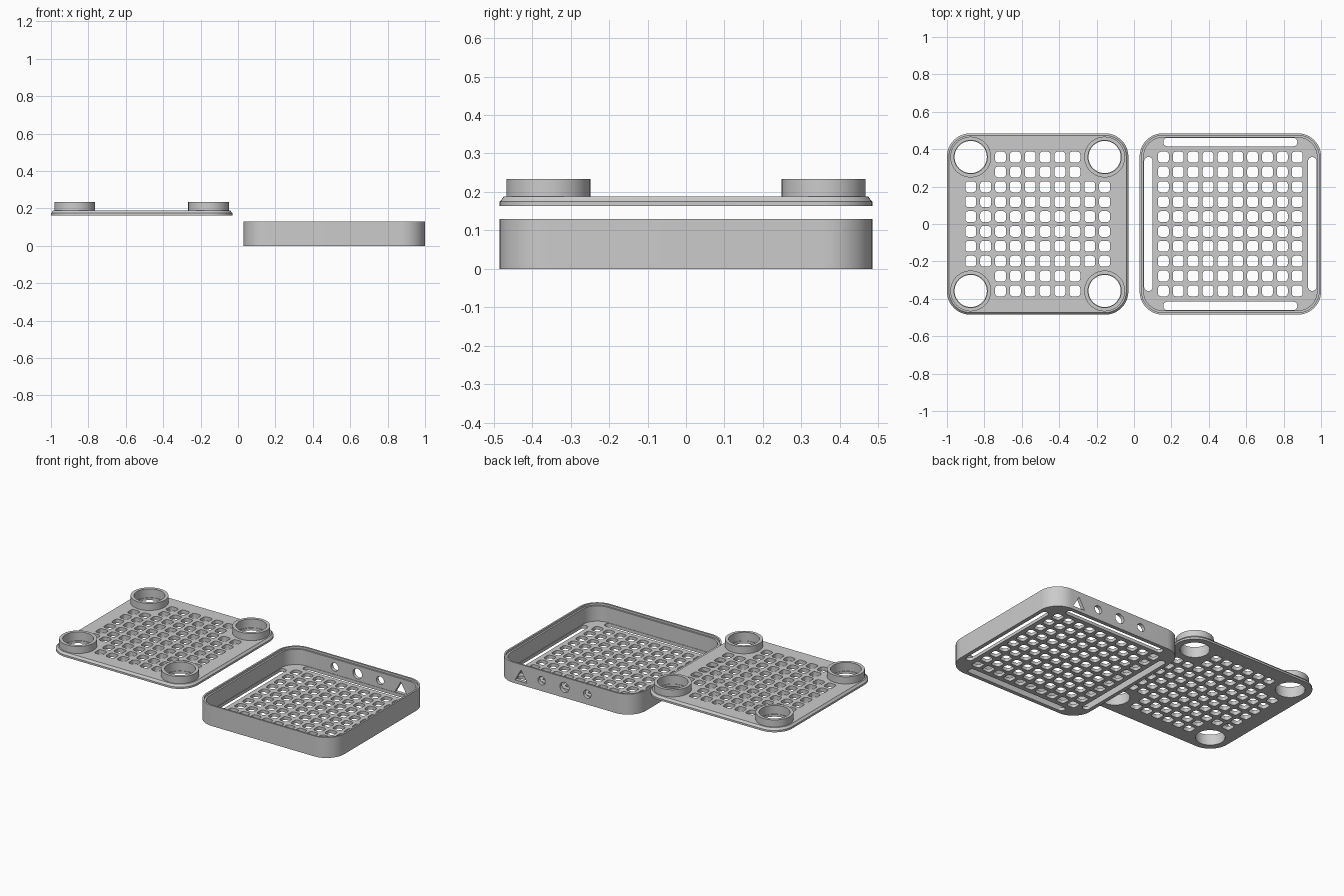
import bpy, bmesh, math
from mathutils import Vector

if "Cube" in bpy.data.objects:
    bpy.data.objects.remove(bpy.data.objects["Cube"])

grey = bpy.data.materials.new("plain_grey")
grey.diffuse_color = (0.6, 0.6, 0.6, 1)
grey.use_nodes = True
grey.node_tree.nodes["Principled BSDF"].inputs["Base Color"].default_value = grey.diffuse_color


def rounded(cx, cy, hx, hy, r, seg=6):
    """Rounded rectangle outline as a list of 2D points."""
    pts = []
    for i, (sx, sy) in enumerate([(1, 1), (-1, 1), (-1, -1), (1, -1)]):
        for k in range(seg + 1):
            a = math.pi / 2 * (i + k / seg)
            pts.append((cx + sx * (hx - r) + r * math.cos(a),
                        cy + sy * (hy - r) + r * math.sin(a)))
    return pts


def circle(cx, cy, r, n=48):
    return [(cx + r * math.cos(2 * math.pi * k / n),
             cy + r * math.sin(2 * math.pi * k / n)) for k in range(n)]


def finish(bm, name):
    bmesh.ops.recalc_face_normals(bm, faces=bm.faces)
    me = bpy.data.meshes.new(name)
    bm.to_mesh(me)
    bm.free()
    me.materials.append(grey)
    ob = bpy.data.objects.new(name, me)
    bpy.context.collection.objects.link(ob)
    return ob


def perforated_solid(name, stacks):
    """Each stack is a list of (outline, z) from bottom cap to top cap."""
    bm = bmesh.new()
    bottom, top = [], []
    for stack in stacks:
        rows = [[bm.verts.new((x, y, z)) for x, y in loop] for loop, z in stack]
        n = len(rows[0])
        for a, b in zip(rows, rows[1:]):
            for i in range(n):
                j = (i + 1) % n
                bm.faces.new((a[i], a[j], b[j], b[i]))
        for edges, row in ((bottom, rows[0]), (top, rows[-1])):
            edges += [bm.edges.get((row[i], row[(i + 1) % n])) for i in range(n)]
    for edges, nz in ((bottom, -1), (top, 1)):
        bmesh.ops.triangle_fill(bm, edges=edges, use_beauty=True,
                                use_dissolve=False, normal=Vector((0, 0, nz)))
    return finish(bm, name)


def shell(cx, profile):
    """Rounded-square body from (inset, z) steps."""
    return [(rounded(cx, 0, HALF - d, HALF - d, CORNER - d, 12), z) for d, z in profile]


def prism(name, outline, y0, y1):
    """Cutter: x-z outline extruded along y."""
    bm = bmesh.new()
    a = [bm.verts.new((x, y0, z)) for x, z in outline]
    b = [bm.verts.new((x, y1, z)) for x, z in outline]
    n = len(a)
    bm.faces.new(a)
    bm.faces.new(b)
    for i in range(n):
        j = (i + 1) % n
        bm.faces.new((a[i], a[j], b[j], b[i]))
    return finish(bm, name)


HALF, CORNER, PITCH, REACH = 0.485, 0.125, 0.0795, 0.358
TRAY_X, LID_X = 0.515, -0.515


def grid_holes(cx, z0, z1, keep):
    return [[(rounded(cx + (i - 4.5) * PITCH, (j - 4.5) * PITCH, 0.029, 0.029, 0.016, 4), z)
             for z in (z0, z1)]
            for i in range(10) for j in range(10) if keep(i, j)]


# Tray: floor, wall and stepped rim
FLOOR = 0.02
parts = [shell(TRAY_X, [(0, 0), (0, 0.13), (0.011, 0.13), (0.011, 0.117),
                        (0.022, 0.117), (0.022, FLOOR)])]
parts += grid_holes(TRAY_X, 0, FLOOR, lambda i, j: True)
# Long slots beside each wall
for s in (-1, 1):
    parts.append([(rounded(TRAY_X, s * 0.438, REACH, 0.0225, 0.021), z) for z in (0, FLOOR)])
    parts.append([(rounded(TRAY_X + s * 0.438, 0, 0.0225, REACH, 0.021), z) for z in (0, FLOOR)])
tray = perforated_solid("tray", parts)

# Openings in the back wall: three round, one triangular
outlines = [circle(TRAY_X + dx, 0.066, r, 32)
            for dx, r in ((-0.16, 0.026), (0, 0.032), (0.16, 0.026))]
tx = TRAY_X + 0.305
outlines.append([(tx - 0.043, 0.022), (tx + 0.043, 0.022), (tx, 0.096)])
for outline in outlines:
    cutter = prism("wall_cutter", outline, 0.45, 0.52)
    cutter.hide_render = True
    mod = tray.modifiers.new("opening", 'BOOLEAN')
    mod.operation = 'DIFFERENCE'
    mod.solver = 'EXACT'
    mod.object = cutter
    bpy.context.view_layer.objects.active = tray
    bpy.ops.object.modifier_apply(modifier=mod.name)
    bpy.data.objects.remove(cutter)

# Lid: plate with tapered lip and four raised corner collars
Z0, Z1, Z2 = 0.163, 0.188, 0.233
parts = [shell(LID_X, [(0, Z0), (0, 0.175), (0.003, 0.177), (0.011, Z1)])]
parts += grid_holes(LID_X, Z0, Z1, lambda i, j: 2 <= i <= 7 or 2 <= j <= 7)
for sx in (-1, 1):
    for sy in (-1, 1):
        parts.append([(circle(LID_X + sx * REACH, sy * REACH, r), z) for r, z in
                      ((0.086, Z0), (0.086, 0.178), (0.089, 0.178),
                       (0.089, Z2), (0.109, Z2), (0.109, Z1))])
lid = perforated_solid("lid", parts)

# Smooth curves, sharp edges
for ob in (tray, lid):
    bpy.ops.object.select_all(action='DESELECT')
    ob.select_set(True)
    bpy.context.view_layer.objects.active = ob
    bpy.ops.object.shade_smooth_by_angle(angle=math.radians(30))
